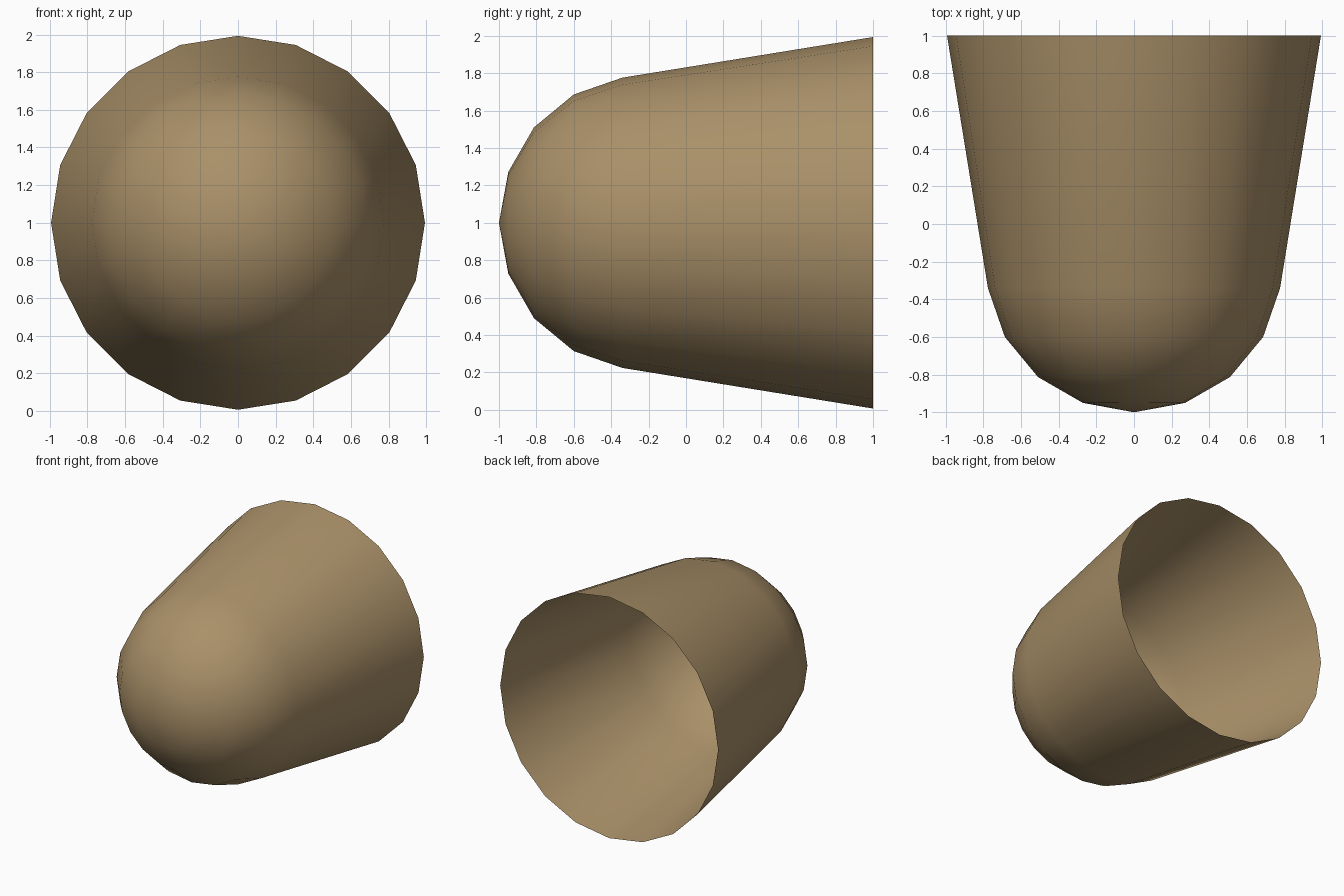
import bpy, bmesh, math

if "Cube" in bpy.data.objects:
    bpy.data.objects.remove(bpy.data.objects["Cube"])

SIDES = 20
AXIS_Z = 1.0
# (y, radius) from the rounded nose to the open rim
PROFILE = [(-0.95, 0.272), (-0.813, 0.51), (-0.60, 0.686), (-0.34, 0.776), (1.0, 0.993)]

bm = bmesh.new()

# Rings of the shell around the y axis
rings = []
for y, r in PROFILE:
    angles = [2 * math.pi * i / SIDES for i in range(SIDES)]
    rings.append([bm.verts.new((r * math.cos(a), y, AXIS_Z + r * math.sin(a))) for a in angles])

# Nose cap: fan of triangles
tip = bm.verts.new((0, -1, AXIS_Z))
for i in range(SIDES):
    bm.faces.new((tip, rings[0][i], rings[0][(i + 1) % SIDES]))

# Side wall: quads between rings, back end left open
for a, b in zip(rings, rings[1:]):
    for i in range(SIDES):
        j = (i + 1) % SIDES
        bm.faces.new((a[i], b[i], b[j], a[j]))

bm.normal_update()
# Make the normals point outwards
if sum(f.normal.dot(f.calc_center_median() - tip.co.lerp((0, 1, AXIS_Z), 0.5)) for f in bm.faces) < 0:
    bmesh.ops.reverse_faces(bm, faces=bm.faces[:])
for f in bm.faces:
    f.smooth = True

mesh = bpy.data.meshes.new("tapered_shell")
bm.to_mesh(mesh)
bm.free()
shell = bpy.data.objects.new("tapered_shell", mesh)
bpy.context.collection.objects.link(shell)

# Tan surface
mat = bpy.data.materials.new("tan")
mat.diffuse_color = (0.40, 0.28, 0.14, 1)
mat.use_nodes = True
mat.node_tree.nodes["Principled BSDF"].inputs["Base Color"].default_value = mat.diffuse_color
mesh.materials.append(mat)
